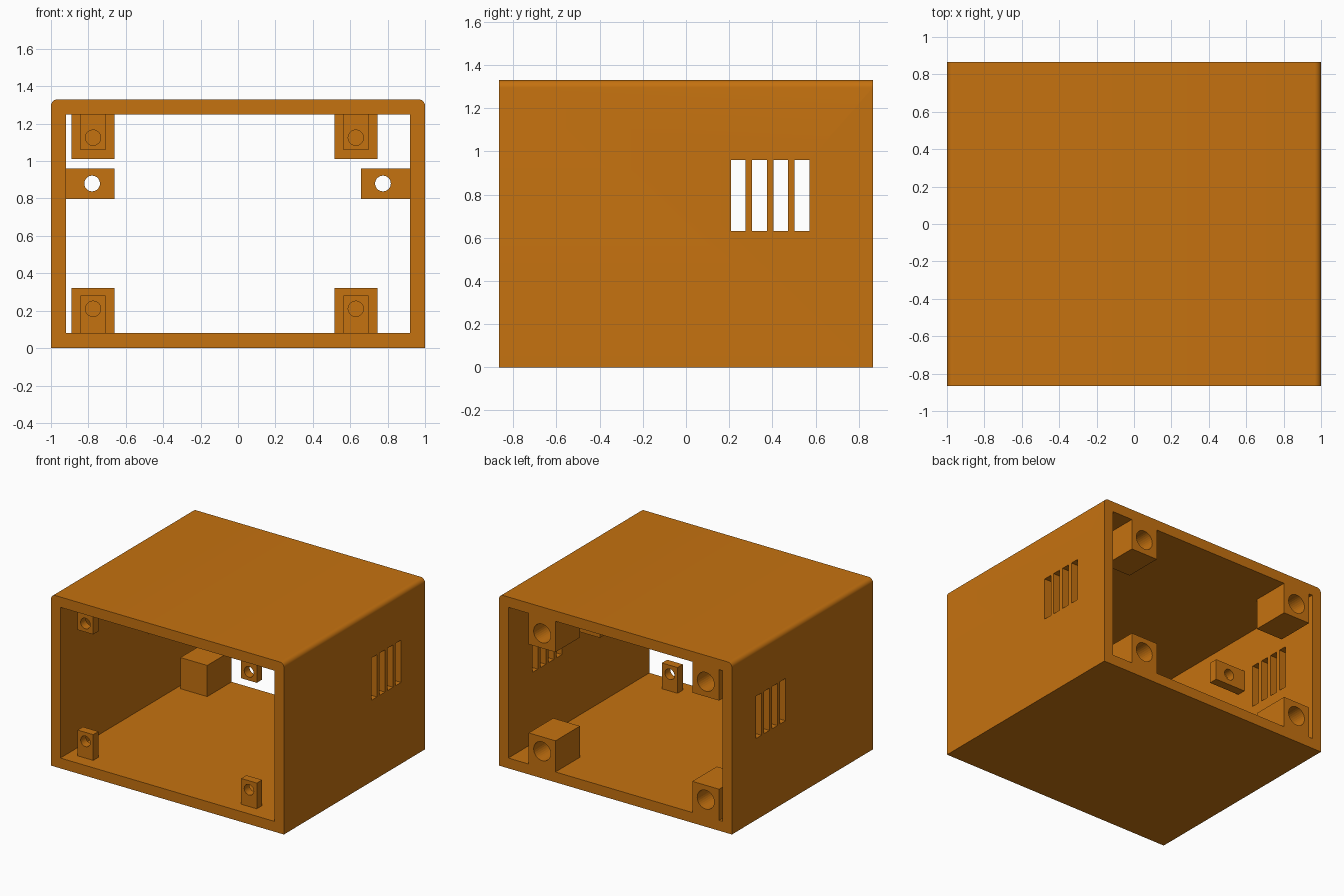
import bpy, bmesh, math

if "Cube" in bpy.data.objects:
    bpy.data.objects.remove(bpy.data.objects["Cube"])

mat = bpy.data.materials.new("orange_plastic")
mat.diffuse_color = (0.56, 0.168, 0.005, 1)
mat.use_nodes = True
mat.node_tree.nodes["Principled BSDF"].inputs["Base Color"].default_value = mat.diffuse_color

W, D, H, T, R = 1.0, 0.865, 1.33, 0.08, 0.035


def finish(name, bm, helper=False):
    bmesh.ops.recalc_face_normals(bm, faces=bm.faces)
    me = bpy.data.meshes.new(name)
    bm.to_mesh(me)
    bm.free()
    ob = bpy.data.objects.new(name, me)
    bpy.context.collection.objects.link(ob)
    if helper:
        ob.hide_render = True
        ob.hide_viewport = True
    else:
        me.materials.append(mat)
    return ob


def add_prism(bm, pts, y0, y1):
    """Extrude an xz outline along y."""
    face = bm.faces.new([bm.verts.new((x, y0, z)) for x, z in pts])
    out = bmesh.ops.extrude_face_region(bm, geom=[face])
    verts = [g for g in out["geom"] if isinstance(g, bmesh.types.BMVert)]
    bmesh.ops.translate(bm, verts=verts, vec=(0, y1 - y0, 0))


def rect(x0, x1, z0, z1):
    return [(x0, z0), (x1, z0), (x1, z1), (x0, z1)]


def circle(cx, cz, r, n=32):
    return [(cx + r * math.cos(2 * math.pi * i / n),
             cz + r * math.sin(2 * math.pi * i / n)) for i in range(n)]


def prism(name, pts, y0, y1, helper=False):
    bm = bmesh.new()
    add_prism(bm, pts, y0, y1)
    return finish(name, bm, helper)


def cut(ob, cutter):
    mod = ob.modifiers.new("cut", 'BOOLEAN')
    mod.operation = 'DIFFERENCE'
    mod.solver = 'EXACT'
    mod.object = cutter


def smooth(ob):
    bpy.ops.object.select_all(action='DESELECT')
    ob.select_set(True)
    bpy.context.view_layer.objects.active = ob
    bpy.ops.object.shade_smooth_by_angle(angle=math.radians(30))


def drilled(name, box, y0, y1, hole, r, h0, h1):
    """Block with a round hole along y."""
    ob = prism(name, rect(*box), y0, y1)
    cut(ob, prism(name + "_drill", circle(*hole, r), h0, h1, True))
    smooth(ob)


# Shell: open sleeve with rounded top edges
outline = [(-W, 0), (W, 0)]
for cx, start in ((W - R, 0), (R - W, 90)):
    for i in range(9):
        a = math.radians(start + 90 * i / 8)
        outline.append((cx + R * math.cos(a), H - R + R * math.sin(a)))
shell = prism("shell", outline, -D, D)
cut(shell, prism("shell_cavity", rect(T - W, W - T, T, H - T), -D - 0.1, D + 0.1, True))

# Vent slots through both side walls
bm = bmesh.new()
for side in (-1, 1):
    for i in range(4):
        y = 0.208 + 0.0985 * i
        xs = sorted((side * (W - T - 0.02), side * (W + 0.05)))
        add_prism(bm, rect(*xs, 0.632, 0.96), y, y + 0.068)
cut(shell, finish("vent_cutter", bm, True))
smooth(shell)

# Corner mounts: thin drilled tabs in front, thick blind-drilled blocks behind
for side, cx in (("left", -0.775), ("right", 0.63)):
    for level, cz, tab, block in (("lower", 0.21, (T, 0.28), (T, 0.322)),
                                  ("upper", 1.125, (1.058, H - T), (1.01, H - T))):
        drilled(f"front_tab_{level}_{side}", (cx - 0.067, cx + 0.067, *tab),
                -0.765, -0.70, (cx, cz), 0.041, -0.8, -0.65)
        drilled(f"rear_block_{level}_{side}", (cx - 0.115, cx + 0.115, *block),
                0.565, D, (cx, cz), 0.073, 0.62, D + 0.05)

# Drilled tabs on the side walls
drilled("side_tab_left", (T - W, -0.66, 0.798, 0.96), 0.05, 0.118,
        (-0.78, 0.88), 0.042, 0, 0.2)
drilled("side_tab_right", (0.657, W - T, 0.798, 0.96), 0.05, 0.118,
        (0.775, 0.88), 0.042, 0, 0.2)
